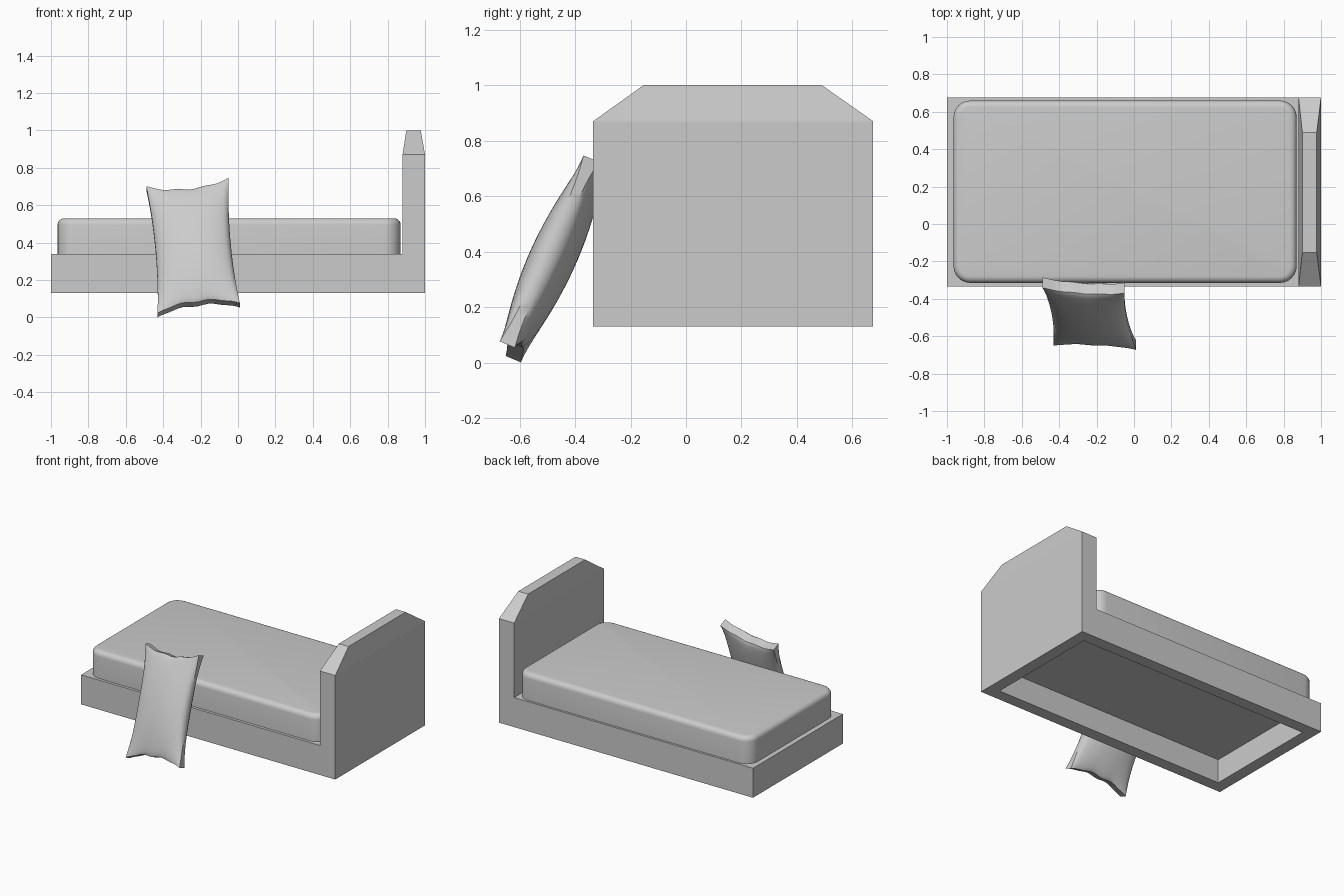
import bpy, bmesh, math
from mathutils import Vector

if "Cube" in bpy.data.objects:
    bpy.data.objects.remove(bpy.data.objects["Cube"])

Y0, Y1 = -0.335, 0.675          # bed width limits


def box(bm, lo, hi):
    """Add a box between two corners, return its vertices."""
    verts = bmesh.ops.create_cube(bm, size=1)["verts"]
    for v in verts:
        v.co = Vector([(a + b) / 2 + c * (b - a) for a, b, c in zip(lo, hi, v.co)])
    return verts


def finish(bm, name, smooth=None):
    bmesh.ops.recalc_face_normals(bm, faces=bm.faces[:])
    me = bpy.data.meshes.new(name)
    bm.to_mesh(me)
    bm.free()
    ob = bpy.data.objects.new(name, me)
    bpy.context.collection.objects.link(ob)
    if smooth:
        bpy.ops.object.select_all(action='DESELECT')
        ob.select_set(True)
        bpy.context.view_layer.objects.active = ob
        bpy.ops.object.shade_smooth_by_angle(angle=math.radians(smooth))
    return ob


# bed frame: box with a recess in the underside
bm = bmesh.new()
box(bm, (-1, Y0, 0.13), (1, Y1, 0.34))
bm.normal_update()
bottom = min(bm.faces, key=lambda f: f.calc_center_median().z)
bmesh.ops.inset_region(bm, faces=[bottom], thickness=0.12)
for v in bottom.verts:
    v.co.z = 0.13
rec = bmesh.ops.extrude_face_region(bm, geom=[bottom])
bmesh.ops.translate(bm, vec=(0, 0, 0.17),
                    verts=[g for g in rec["geom"] if isinstance(g, bmesh.types.BMVert)])
if bottom.is_valid:
    bmesh.ops.delete(bm, geom=[bottom], context='FACES_ONLY')
finish(bm, "bed_frame")

# headboard: upright slab with a tapered top
bm = bmesh.new()
box(bm, (0.88, Y0, 0.34), (1, Y1, 0.87))
bm.normal_update()
top = max(bm.faces, key=lambda f: f.calc_center_median().z)
cap = bmesh.ops.extrude_face_region(bm, geom=[top])
for v in [g for g in cap["geom"] if isinstance(g, bmesh.types.BMVert)]:
    v.co.z = 1.0
    v.co.x = 0.90 if v.co.x < 0.94 else 0.977
    v.co.y = -0.153 if v.co.y < 0 else 0.49
if top.is_valid:
    bmesh.ops.delete(bm, geom=[top], context='FACES_ONLY')
finish(bm, "headboard")

# mattress: rounded upright corners, then a rounded top rim
bm = bmesh.new()
box(bm, (-0.965, -0.315, 0.335), (0.87, 0.66, 0.53))
upright = [e for e in bm.edges if abs(e.verts[0].co.z - e.verts[1].co.z) > 0.1]
bmesh.ops.bevel(bm, geom=upright, offset=0.09, segments=6, profile=0.5, affect='EDGES')
rim = [e for e in bm.edges if min(v.co.z for v in e.verts) > 0.52]
bmesh.ops.bevel(bm, geom=rim, offset=0.035, segments=5, profile=0.5, affect='EDGES')
finish(bm, "mattress", 35)

# pillow: two puffed sheets over a skewed quad, joined by a thin rim
TL, TR = Vector((-0.49, -0.313, 0.69)), Vector((-0.05, -0.342, 0.735))
BL, BR = Vector((-0.43, -0.623, 0.012)), Vector((0.01, -0.645, 0.065))
NORMAL = Vector((0, -0.92, 0.39)).normalized()
NU, NV = 20, 28


def pillow_point(u, v, side):
    s, t = (u + 1) / 2, (v + 1) / 2
    # concave sides and ends, with slight gathers along the ends
    s -= 0.045 * u * (1 - v * v)
    gather = 0.007 * math.sin(9 * u + v) * (1 - u * u)
    t -= v * v * v * (0.055 * (1 - abs(u) ** 2.5) + gather)
    p = BL.lerp(BR, s).lerp(TL.lerp(TR, s), t)
    puff = (1 - u * u) ** 0.5 * (1 - v * v) ** 0.75
    return p + NORMAL * side * (0.014 + 0.016 * v ** 4 + 0.068 * puff)


def spread(i, n):
    return -math.cos(math.pi * i / n) * 0.5 + (2 * i / n - 1) * 0.5


bm = bmesh.new()
sheets = []
for side in (1, -1):
    g = [[bm.verts.new(pillow_point(spread(i, NU), spread(j, NV), side))
          for j in range(NV + 1)] for i in range(NU + 1)]
    for i in range(NU):
        for j in range(NV):
            bm.faces.new((g[i][j], g[i + 1][j], g[i + 1][j + 1], g[i][j + 1]))
    sheets.append(g)
loop = ([(i, 0) for i in range(NU)] + [(NU, j) for j in range(NV)]
        + [(i, NV) for i in range(NU, 0, -1)] + [(0, j) for j in range(NV, 0, -1)])
a, b = sheets
for (i, j), (k, l) in zip(loop, loop[1:] + loop[:1]):
    bm.faces.new((a[i][j], a[k][l], b[k][l], b[i][j]))
finish(bm, "pillow", 35)
